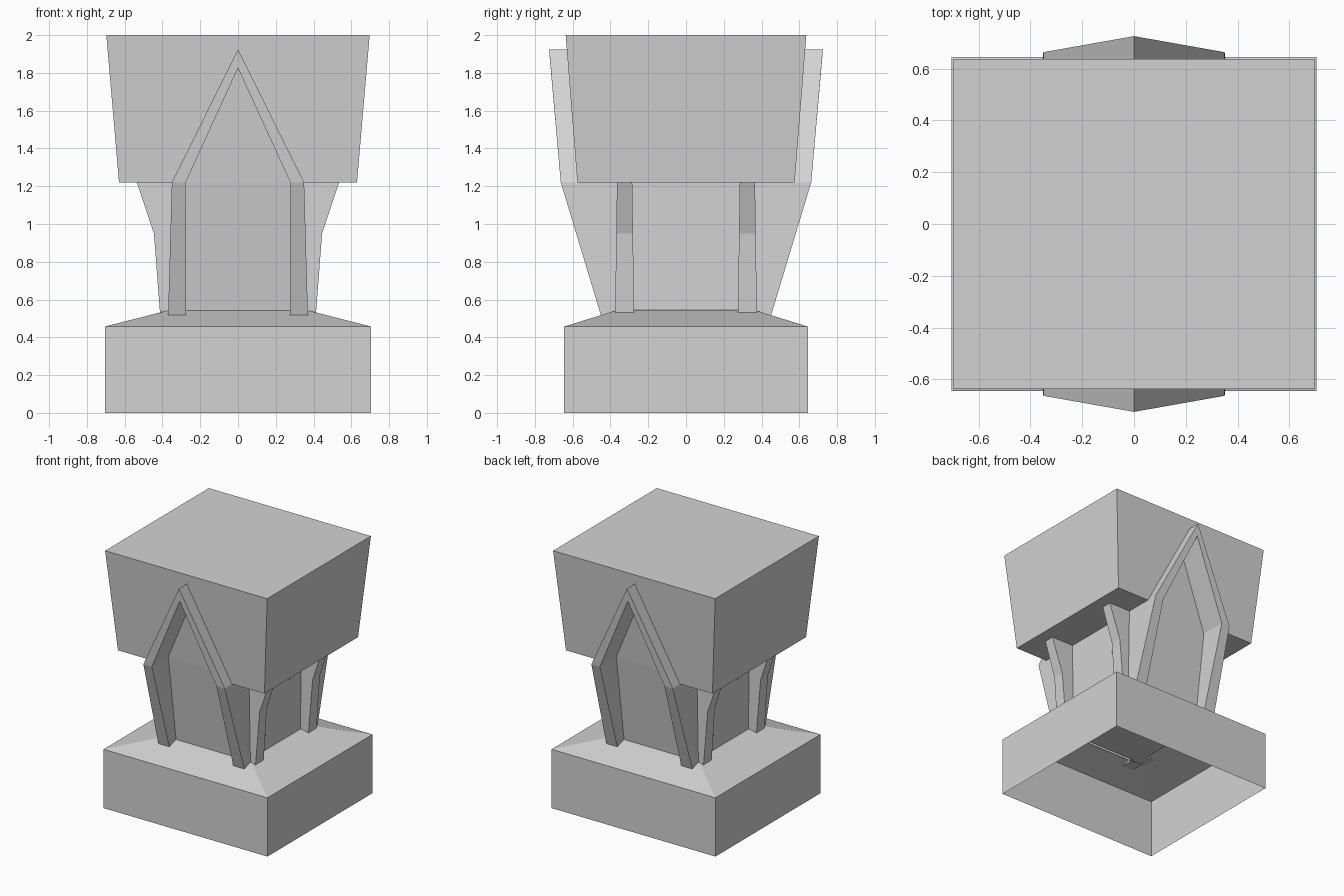
import bpy, bmesh, math
from mathutils import Vector

cube = bpy.data.objects.get("Cube")
if cube:
    bpy.data.objects.remove(cube, do_unlink=True)

stone = bpy.data.materials.new("grey_stone")
stone.use_nodes = True
GREY = (0.65, 0.65, 0.65, 1)
stone.diffuse_color = GREY
stone.node_tree.nodes["Principled BSDF"].inputs["Base Color"].default_value = GREY


def build(name, polygons):
    """Make one object from polygons given as corner points, welding shared corners."""
    bm = bmesh.new()
    for points in polygons:
        bm.faces.new([bm.verts.new(p) for p in points])
    bmesh.ops.remove_doubles(bm, verts=bm.verts[:], dist=0.0005)
    bmesh.ops.recalc_face_normals(bm, faces=bm.faces[:])
    mesh = bpy.data.meshes.new(name)
    bm.to_mesh(mesh)
    bm.free()
    mesh.materials.append(stone)
    obj = bpy.data.objects.new(name, mesh)
    bpy.context.collection.objects.link(obj)
    return obj


def bridge(a, b):
    """Quads joining two closed rings."""
    n = len(a)
    return [(a[i], a[(i + 1) % n], b[(i + 1) % n], b[i]) for i in range(n)]


def rect(x, y, z):
    return [(-x, -y, z), (x, -y, z), (x, y, z), (-x, y, z)]


# Hollow plinth, open underneath, with a sloped top
foot, rim, crown = rect(0.705, 0.645, 0), rect(0.705, 0.645, 0.457), rect(0.36, 0.36, 0.545)
build("plinth", bridge(foot, rim) + bridge(rim, crown) + [crown])

# Square core of the shaft
low, high = rect(0.345, 0.36, 0.53), rect(0.345, 0.36, 1.23)
build("shaft_core", bridge(low, high) + [low, high])

# Flared head block, notched front and back where the arches rise into it
top = rect(0.697, 0.637, 2)
Z = 1.22
notch = [(-0.63, 0.575), (-0.31, 0.575), (-0.31, 0.45), (0.31, 0.45), (0.31, 0.575), (0.63, 0.575)]
front = [(x, -y, Z) for x, y in notch]
back = [(-x, y, Z) for x, y in notch]
head = [top, front + back]
for row, left, right in ((front, top[0], top[1]), (back, top[2], top[3])):
    apex = (0, math.copysign(0.625, row[0][1]), 1.87)
    head.append([row[0], row[1], apex, row[4], row[5], right, left])
head.append([front[-1], back[0], top[2], top[1]])
head.append([back[-1], front[0], top[0], top[3]])
build("head_block", head)

# Pointed arches: outer x, inner x, outer z, inner z, front y, panel y
HALF = [(0.37, 0.275, 0.515, 0.515, 0.45, 0.365),
        (0.35, 0.277, 1.22, 1.22, 0.663, 0.46),
        (0, 0, 1.925, 1.825, 0.725, 0.52)]


def arch(name, side):
    stations = [(-1, h) for h in HALF] + [(1, h) for h in HALF[1::-1]]
    rows = []
    for s, (xo, xi, zo, zi, yf, yp) in stations:
        rows.append([(s * xo, side * 0.34, zo), (s * xo, side * yf, zo),
                     (s * xi, side * (yf - (zo - zi) * 0.085), zi), (s * xi, side * yp, zi)])
    faces = [rows[0], rows[-1]]
    for a, b in zip(rows, rows[1:]):
        faces += [(a[i], a[i + 1], b[i + 1], b[i]) for i in range(3)]
    inner = [r[3] for r in rows]
    faces += [(inner[0], inner[1], inner[3], inner[4]), inner[1:4]]
    build(name, faces)


arch("front_arch", -1)
arch("back_arch", 1)

# Bracket ribs on both sides, slightly narrower at the top
RIB = [(0.3, 0.53), (0.413, 0.53), (0.445, 0.95), (0.535, 1.22), (0.535, 1.23), (0.3, 1.23)]


def rib(name, sx, sy):
    rings = []
    for edge in (-1, 1):
        rings.append([(sx * x, sy * (0.325 + edge * (0.05 - 0.014 * (z - 0.53))), z) for x, z in RIB])
    build(name, bridge(*rings) + rings)


# Octagonal side medallions
def medallion(name, sx):
    rings = []
    for x in (0.343, 0.348):
        rings.append([(sx * x, 0.225 * math.sin(k * math.pi / 4), 0.82 + 0.225 * math.cos(k * math.pi / 4))
                      for k in range(8)])
    build(name, bridge(*rings) + rings)


for sx, hand in ((1, "left"), (-1, "right")):
    medallion(hand + "_medallion", sx)
    for sy, end in ((-1, "front"), (1, "back")):
        rib(f"{end}_{hand}_rib", sx, sy)
